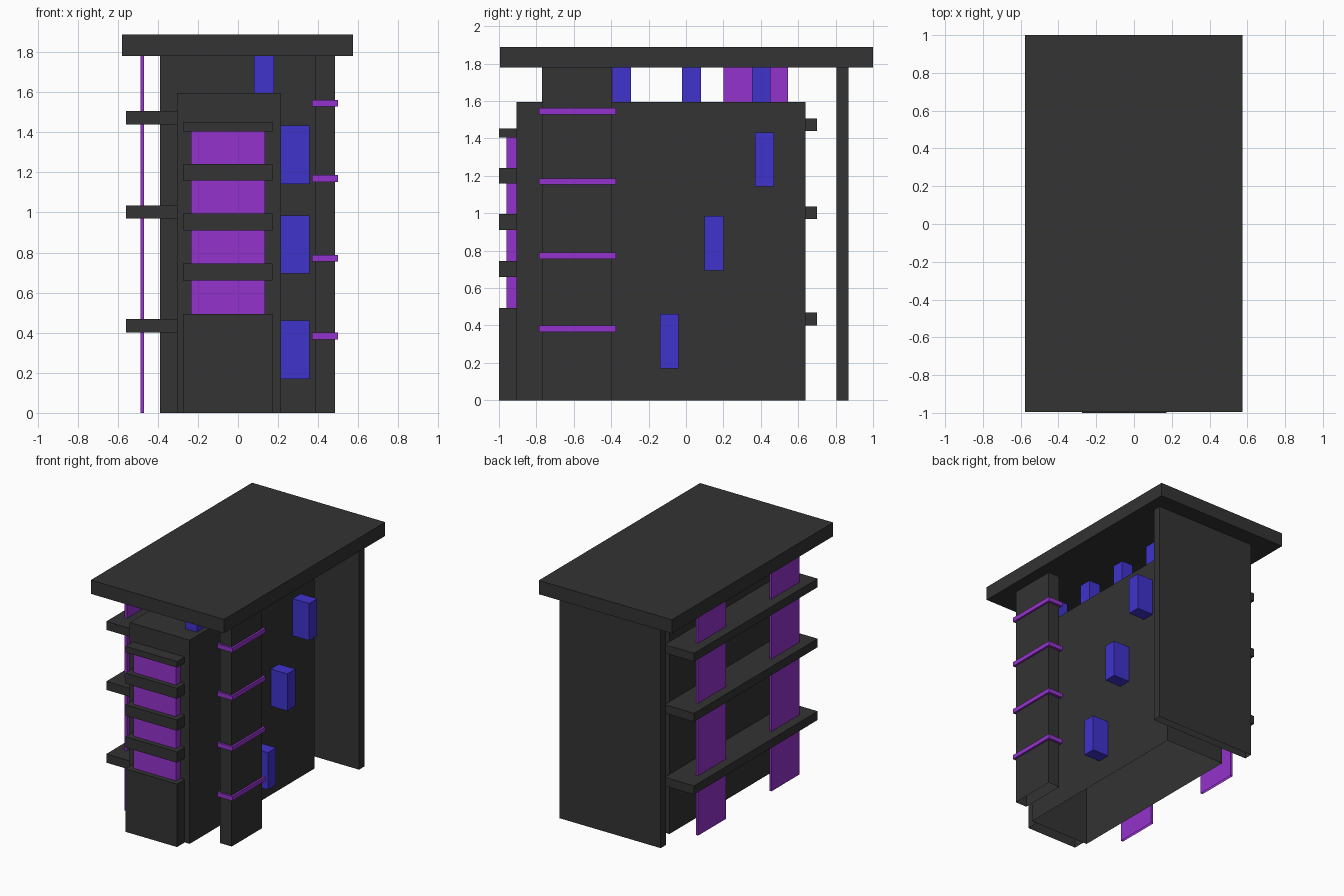
import bpy
import bmesh

cube = bpy.data.objects.get("Cube")
if cube:
    bpy.data.objects.remove(cube, do_unlink=True)


def material(name, color):
    mat = bpy.data.materials.new(name)
    mat.use_nodes = True
    mat.diffuse_color = (*color, 1)
    mat.node_tree.nodes["Principled BSDF"].inputs["Base Color"].default_value = (*color, 1)
    return mat


GRAY = material("charcoal", (0.033, 0.033, 0.033))
PURPLE = material("purple", (0.296, 0.033, 0.604))
BLUE = material("blue", (0.051, 0.033, 0.604))


def box(name, xs, ys, zs, mat):
    """Box from its x, y and z extents; parts on the ground are open underneath."""
    bm = bmesh.new()
    bmesh.ops.create_cube(bm, size=1)
    for v in bm.verts:
        v.co = [r[0] if c < 0 else r[1] for c, r in zip(v.co, (xs, ys, zs))]
    bm.normal_update()
    if zs[0] == 0:
        floor = [f for f in bm.faces if f.normal.z < -0.5]
        bmesh.ops.delete(bm, geom=floor, context="FACES_ONLY")
    mesh = bpy.data.meshes.new(name)
    bm.to_mesh(mesh)
    bm.free()
    mesh.materials.append(mat)
    obj = bpy.data.objects.new(name, mesh)
    bpy.context.collection.objects.link(obj)
    return obj


ROOF_Z = 1.78
BODY_TOP = 1.595
BODY_X = (-0.305, 0.215)
BODY_FRONT = -0.905

# Main masses
box("roof_slab", (-0.578, 0.575), (-0.995, 1.0), (ROOF_Z, 1.888), GRAY)
box("main_block", BODY_X, (BODY_FRONT, 0.64), (0, BODY_TOP), GRAY)
box("rear_wall", (-0.39, 0.485), (0.805, 0.87), (0, ROOF_Z), GRAY)

# Side pillar with thin bands
box("side_pillar", (0.385, 0.485), (-0.77, -0.395), (0, ROOF_Z), GRAY)
for z in (0.383, 0.772, 1.17, 1.545):
    box("pillar_band", (0.37, 0.5), (-0.785, -0.375), (z - 0.017, z + 0.017), PURPLE)

# Front bay: base, glazing and slats
box("front_base", (-0.275, 0.172), (-1.0, BODY_FRONT), (0, 0.493), GRAY)
box("front_glazing", (-0.235, 0.135), (-0.96, BODY_FRONT), (0.493, 1.41), PURPLE)
for low, high in ((0.66, 0.745), (0.91, 0.995), (1.16, 1.243), (1.405, 1.452)):
    box("front_slat", (-0.275, 0.172), (-1.0, BODY_FRONT), (low, high), GRAY)

# Balcony decks and the upright screens that cross them
for low, high in ((0.4, 0.468), (0.97, 1.036), (1.44, 1.506)):
    box("balcony_deck", (-0.56, BODY_X[0]), (-0.83, 0.70), (low, high), GRAY)
for y in (-0.707, 0.2):
    box("balcony_screen", (-0.487, -0.468), (y, y + 0.345), (0, ROOF_Z), PURPLE)

# Projecting window boxes stepping up the side
for y, z in ((-0.14, 0.17), (0.1, 0.695), (0.37, 1.143)):
    box("window_box", (BODY_X[1], 0.357), (y, y + 0.1), (z, z + 0.29), BLUE)

# Posts between the main block and the roof
for i in range(4):
    y = 0.352 - i * 0.3725
    box("roof_post", (0.08, 0.18), (y, y + 0.1), (BODY_TOP, ROOF_Z), BLUE)
